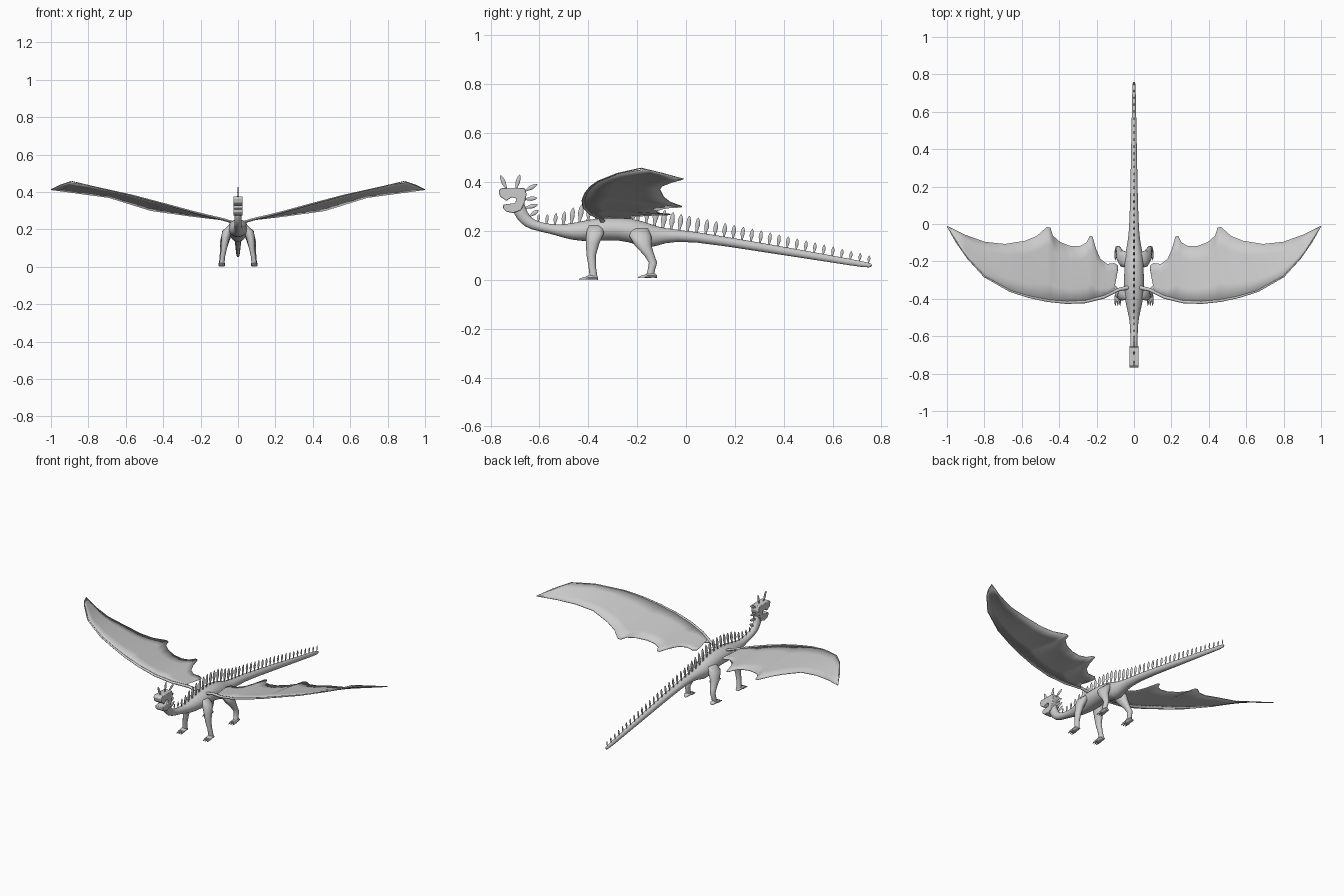
import bpy, bmesh, math
from mathutils import Vector as V

cube = bpy.data.objects.get("Cube")
if cube:
    bpy.data.objects.remove(cube)

mat = bpy.data.materials.new("stone grey")
mat.use_nodes = True
GREY = (0.6, 0.6, 0.6, 1)
mat.diffuse_color = GREY
mat.node_tree.nodes["Principled BSDF"].inputs["Base Color"].default_value = GREY


def finish(bm, name, smooth=40):
    """Turn a bmesh into a shaded grey object."""
    bmesh.ops.recalc_face_normals(bm, faces=bm.faces)
    me = bpy.data.meshes.new(name)
    bm.to_mesh(me)
    bm.free()
    me.materials.append(mat)
    ob = bpy.data.objects.new(name, me)
    bpy.context.collection.objects.link(ob)
    bpy.ops.object.select_all(action='DESELECT')
    ob.select_set(True)
    bpy.context.view_layer.objects.active = ob
    bpy.ops.object.shade_smooth_by_angle(angle=math.radians(smooth))
    return ob


def loft(bm, rings, sides=10):
    """Skin elliptical rings given as (centre, half axis, half axis)."""
    loops = []
    for c, a, b in rings:
        angles = [math.tau * i / sides for i in range(sides)]
        loops.append([bm.verts.new(V(c) + V(a) * math.cos(t) + V(b) * math.sin(t)) for t in angles])
    for p, q in zip(loops, loops[1:]):
        for i in range(sides):
            j = (i + 1) % sides
            bm.faces.new((p[i], p[j], q[j], q[i]))
    bm.faces.new(loops[0])
    bm.faces.new(loops[-1])


def lerp_table(table, x):
    """Piecewise linear lookup; the first column is the key."""
    for p, q in zip(table, table[1:]):
        if x <= q[0]:
            t = max(0, (x - p[0]) / (q[0] - p[0]))
            return V(p).lerp(V(q), t)
    return V(table[-1])


# Body, neck and tail: bottom y, bottom z, top y, top z, half width
BODY = [(-.712, .285, -.662, .33, .022), (-.70, .262, -.66, .305, .021),
        (-.68, .232, -.642, .262, .02), (-.64, .204, -.615, .242, .02),
        (-.557, .19, -.56, .228, .021), (-.495, .168, -.50, .226, .027),
        (-.43, .156, -.435, .24, .045), (-.36, .157, -.355, .256, .058),
        (-.27, .162, -.27, .258, .054), (-.20, .142, -.19, .248, .054),
        (-.15, .123, -.14, .228, .047), (-.09, .152, -.09, .211, .033),
        (.015, .16, .015, .202, .024), (.30, .115, .30, .154, .018),
        (.60, .07, .60, .10, .012), (.745, .047, .75, .071, .009),
        (.76, .053, .762, .065, .005)]
bm = bmesh.new()
loft(bm, [((0, (r[0] + r[2]) / 2, (r[1] + r[3]) / 2), (r[4], 0, 0),
           (0, (r[2] - r[0]) / 2, (r[3] - r[1]) / 2)) for r in BODY], 12)
body = finish(bm, "body", 60)
body.modifiers.new("round", 'SUBSURF').levels = 1

# Blocky head with open mouth, from a side profile
HEAD = [(-.66, .375), (-.755, .376), (-.767, .365), (-.762, .342), (-.735, .323), (-.715, .338),
        (-.695, .333), (-.698, .314), (-.748, .308), (-.748, .292), (-.735, .279), (-.708, .273),
        (-.675, .285), (-.662, .312), (-.652, .35)]
bm = bmesh.new()
face = bm.faces.new([bm.verts.new((-.025, y, z)) for y, z in HEAD])
moved = bmesh.ops.extrude_face_region(bm, geom=[face])["geom"]
bmesh.ops.translate(bm, vec=(.05, 0, 0), verts=[g for g in moved if isinstance(g, bmesh.types.BMVert)])
head = finish(bm, "head", 30)
bev = head.modifiers.new("soft edges", 'BEVEL')
bev.width = .003
bev.segments = 2


def spike(bm, base, direction, length, width):
    """Leaf-shaped spike, flattened sideways."""
    d = V(direction).normalized()
    side = V((1, 0, 0)).cross(d)
    rings = [(V(base) + d * length * t, (width * r * .45, 0, 0), side * width * r)
             for t, r in ((-.08, .5), (.1, .5), (.45, 1), (.75, .8), (.92, .4), (1, .06))]
    loft(bm, rings, 8)


# Spine spikes follow the top line of the back
TOP = [(r[2], r[3]) for r in BODY[4:-1]]
SIZE = [(-.6, .03), (-.52, .05), (-.45, .068), (-.1, .075), (0, .06), (.4, .045), (.76, .028)]
bm = bmesh.new()
y = -.605
while y < .75:
    z = lerp_table([(-.62, .243)] + TOP, y)[1]
    h = lerp_table(SIZE, y)[1]
    spike(bm, (0, y, z), (0, .12, 1), h, h * .13 + .002)
    y += .034 if y < 0 else .037
# Nape spikes and head horns: base y, base z, direction y, direction z, length
for by, bz, dy, dz, ln in ((-.638, .262, .9, .6, .042), (-.655, .295, 1, .25, .05),
                           (-.657, .33, 1, .1, .048), (-.657, .365, 1, .55, .055),
                           (-.695, .373, .25, 1, .06), (-.735, .373, -.45, 1, .06)):
    spike(bm, (0, by, bz), (0, dy, dz), ln, .009)
finish(bm, "spine_spikes", 50)

# Legs: x, y, z, half width, half depth from hip to ankle
FRONT = [(.035, -.37, .222, .015, .03), (.058, -.372, .19, .027, .036), (.068, -.382, .15, .022, .028),
         (.074, -.388, .10, .016, .019), (.082, -.384, .055, .013, .015), (.087, -.378, .01, .014, .016)]
HIND = [(.035, -.19, .21, .015, .035), (.058, -.187, .178, .028, .045), (.07, -.175, .14, .025, .034),
        (.077, -.15, .10, .018, .021), (.083, -.135, .07, .014, .017), (.087, -.142, .04, .013, .015),
        (.087, -.147, .018, .014, .017)]


def leg(name, s, rings, heel, ground):
    bm = bmesh.new()
    loft(bm, [((s * x, y, z), (a, 0, 0), (0, b, 0)) for x, y, z, a, b in rings], 12)
    # Flat foot with three toes
    loft(bm, [((s * .087, heel + dy, ground + h), (w, 0, 0), (0, 0, h))
              for dy, w, h in ((0, .009, .005), (-.012, .015, .011), (-.035, .017, .01), (-.052, .016, .007))])
    for k in (-1, 0, 1):
        loft(bm, [((s * .087 + k * w, heel + dy, ground + h), (r, 0, 0), (0, 0, h))
                  for dy, w, r, h in ((-.04, .011, .006, .007), (-.06, .012, .005, .006),
                                      (-.078, .013, .001, .002))], 6)
    finish(bm, name, 50)


# Wings: leading edge x, y, z and trailing edge x, y
LEAD = [(.03, -.345, .238), (.08, -.355, .253), (.16, -.395, .272), (.26, -.42, .298), (.36, -.424, .326),
        (.46, -.414, .353), (.56, -.393, .38), (.66, -.362, .403), (.8, -.283, .435), (.89, -.185, .457),
        (.95, -.1, .437), (1, -.012, .413)]
TRAIL = [(.08, -.35), (.105, -.325), (.112, -.295), (.108, -.268), (.088, -.25), (.086, -.222), (.105, -.209),
         (.144, -.214), (.18, -.187), (.203, -.134), (.222, -.066), (.237, -.064), (.255, -.1), (.29, -.118),
         (.34, -.118), (.396, -.096), (.435, -.062), (.447, -.02), (.465, -.016), (.52, -.064), (.583, -.09),
         (.69, -.107), (.797, -.096), (.904, -.058), (1, -.01)]
TRAIL_Z = [(.08, .25), (.235, .268), (.465, .3), (.69, .37), (1, .412)]
ROWS = 4


def wing(name, s):
    bm = bmesh.new()
    columns, reach = [], 0
    for x, y in TRAIL:
        reach = max(reach, x)
        lead = lerp_table(LEAD, reach)
        trail = V((x, y, lerp_table(TRAIL_Z, x)[1]))
        pts = [lead.lerp(trail, i / ROWS) for i in range(ROWS + 1)]
        columns.append([bm.verts.new((s * p.x, p.y, p.z)) for p in pts])
    for p, q in zip(columns, columns[1:]):
        for i in range(ROWS):
            bm.faces.new((p[i], q[i], q[i + 1], p[i + 1]))
    bmesh.ops.remove_doubles(bm, verts=bm.verts, dist=.0005)
    ob = finish(bm, name + "_membrane", 30)
    sol = ob.modifiers.new("thickness", 'SOLIDIFY')
    sol.thickness = .004
    sol.offset = 0
    # Arm bone along the leading edge
    bm = bmesh.new()
    radius = [(0, .011), (.3, .008), (1, .002)]
    rings = []
    for x, y, z in LEAD:
        r = lerp_table(radius, x)[1]
        tilt = V((s * -x, 1, 0)).normalized()
        rings.append(((s * x, y + r * .5, z), tilt * r, (0, 0, r * .7)))
    loft(bm, rings, 8)
    finish(bm, name + "_bone", 50)


for side, s in (("left", 1), ("right", -1)):
    leg(side + "_front_leg", s, FRONT, -.36, 0)
    leg(side + "_hind_leg", s, HIND, -.118, .008)
    wing(side + "_wing", s)
